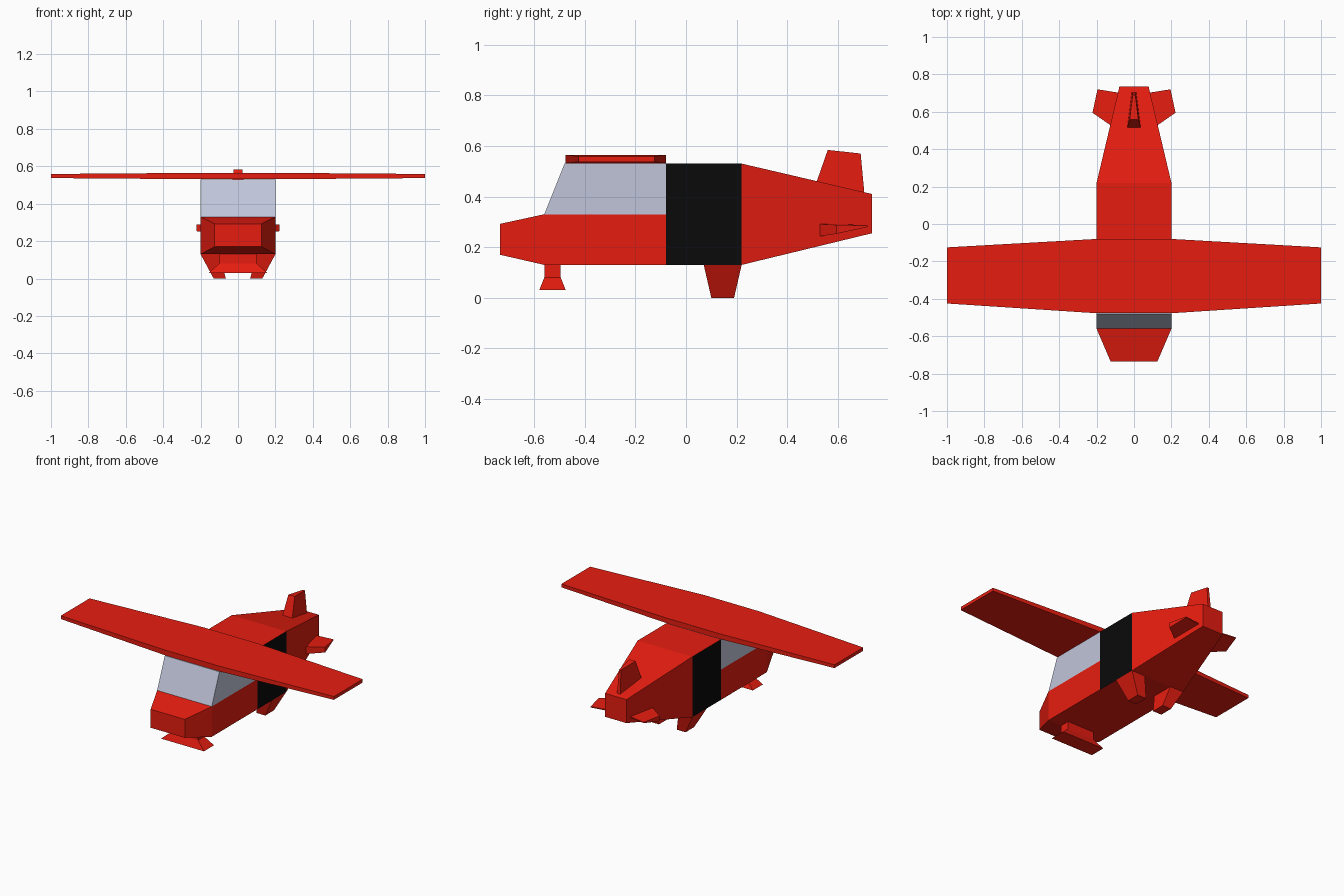
import bpy, bmesh

if "Cube" in bpy.data.objects:
    bpy.data.objects.remove(bpy.data.objects["Cube"])


def material(name, color):
    m = bpy.data.materials.new(name)
    m.diffuse_color = (*color, 1)
    m.use_nodes = True
    m.node_tree.nodes["Principled BSDF"].inputs["Base Color"].default_value = m.diffuse_color
    return m


RED = material("red", (0.8, 0.012, 0.005))
GLASS = material("glass", (0.53, 0.56, 0.70))
BLACK = material("black", (0.003, 0.003, 0.003))


def loft(name, rings, mats, start=True, end=True, mirror=False):
    """Join successive four-cornered rings with flat quads."""
    bm = bmesh.new()
    for side in ((1, -1) if mirror else (1,)):
        rows = [[bm.verts.new((side * x, y, z)) for x, y, z in r] for r in rings]
        for a, b in zip(rows, rows[1:]):
            for i in range(4):
                j = (i + 1) % 4
                bm.faces.new((a[i], a[j], b[j], b[i]))
        if start:
            bm.faces.new(rows[0])
        if end:
            bm.faces.new(rows[-1])
    bmesh.ops.recalc_face_normals(bm, faces=bm.faces)
    me = bpy.data.meshes.new(name)
    bm.to_mesh(me)
    bm.free()
    for m in mats:
        me.materials.append(m)
    ob = bpy.data.objects.new(name, me)
    bpy.context.collection.objects.link(ob)
    return ob


def ring_y(y, w, z0, z1):
    """Cross-section of the fuselage at y."""
    return [(-w, y, z0), (w, y, z0), (w, y, z1), (-w, y, z1)]


def ring_z(z, x0, x1, y0, y1):
    """Horizontal section at height z."""
    return [(x0, y0, z), (x1, y0, z), (x1, y1, z), (x0, y1, z)]


# Nose and lower cabin
loft("nose_and_lower_cabin", [ring_y(-0.735, 0.125, 0.17, 0.292),
                              ring_y(-0.56, 0.2, 0.13, 0.33),
                              ring_y(-0.08, 0.2, 0.13, 0.33)], [RED], end=False)

# Rear fuselage, with black side panels
rear = loft("rear_fuselage", [ring_y(-0.08, 0.2, 0.13, 0.53),
                              ring_y(0.22, 0.2, 0.13, 0.53),
                              ring_y(0.735, 0.078, 0.255, 0.41)], [RED, BLACK])
for p in rear.data.polygons:
    if abs(p.normal.x) > 0.99:
        p.material_index = 1

# Cabin windows
loft("cabin_glass", [ring_z(0.33, -0.2, 0.2, -0.56, -0.08),
                     ring_z(0.53, -0.2, 0.2, -0.48, -0.08)], [GLASS], start=False)


# Wing, tapering to both tips
def ring_x(x, y0, y1, z0, z1):
    return [(x, y0, z0), (x, y1, z0), (x, y1, z1), (x, y0, z1)]


loft("wing", [ring_x(-1, -0.425, -0.125, 0.537, 0.559),
              ring_x(-0.2, -0.477, -0.08, 0.531, 0.565),
              ring_x(0.2, -0.477, -0.08, 0.531, 0.565),
              ring_x(1, -0.425, -0.125, 0.537, 0.559)], [RED])

# Tail fin
loft("tail_fin", [
    [(-0.036, 0.515, 0.455), (0.036, 0.515, 0.455), (0.012, 0.705, 0.41), (-0.012, 0.705, 0.41)],
    [(-0.023, 0.56, 0.584), (0.023, 0.56, 0.584), (0.007, 0.69, 0.57), (-0.007, 0.69, 0.57)],
], [RED])

# Tailplanes
loft("tailplanes", [
    [(0.1, 0.51, 0.24), (0.07, 0.70, 0.28), (0.07, 0.70, 0.288), (0.1, 0.51, 0.292)],
    [(0.222, 0.595, 0.253), (0.195, 0.72, 0.28), (0.195, 0.72, 0.285), (0.222, 0.595, 0.288)],
], [RED], mirror=True)

# Rear legs
loft("rear_legs", [ring_z(0.13, 0.1, 0.2, 0.07, 0.22),
                   ring_z(0.0, 0.065, 0.13, 0.1, 0.19)], [RED], mirror=True)

# Front leg with flared foot
loft("front_leg", [ring_z(0.14, -0.1, 0.1, -0.56, -0.495),
                   ring_z(0.08, -0.1, 0.1, -0.56, -0.495),
                   ring_z(0.03, -0.157, 0.157, -0.58, -0.475)], [RED])
